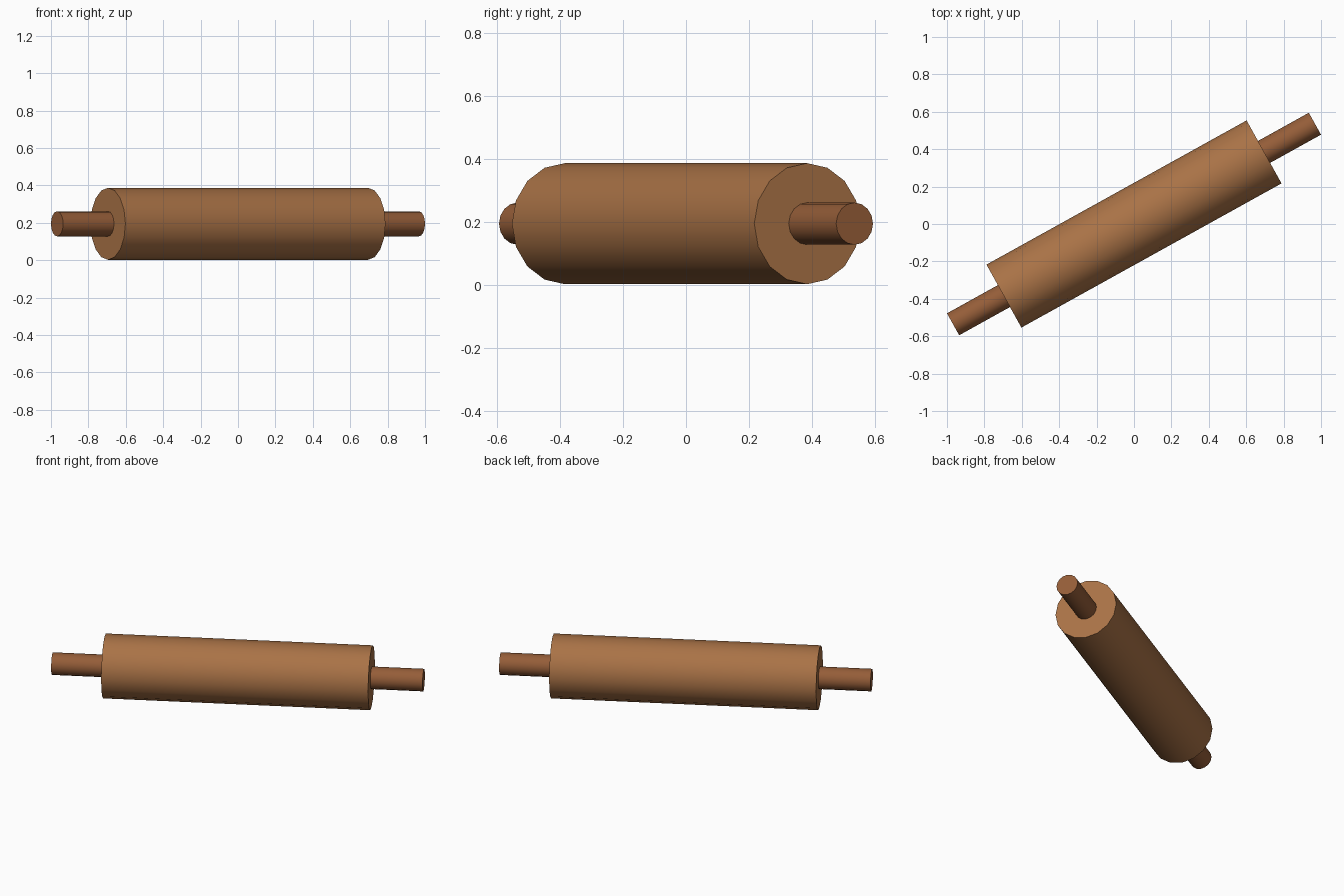
import bpy
import math
from mathutils import Vector

if "Cube" in bpy.data.objects:
    bpy.data.objects.remove(bpy.data.objects["Cube"])

ANGLE = math.radians(29)
AXIS = Vector((math.cos(ANGLE), math.sin(ANGLE), 0))
CENTER = Vector((0, 0, 0.1945))
BODY_HALF, TIP = 0.795, 1.106


def material(name, color):
    mat = bpy.data.materials.new(name)
    mat.diffuse_color = (*color, 1)
    mat.use_nodes = True
    mat.node_tree.nodes["Principled BSDF"].inputs["Base Color"].default_value = mat.diffuse_color
    return mat


def rod(name, start, end, radius, mat):
    """16-sided cylinder between two distances along the pin's axis."""
    bpy.ops.mesh.primitive_cylinder_add(
        vertices=16, radius=radius, depth=abs(end - start),
        location=CENTER + AXIS * (start + end) / 2,
        rotation=(0, math.pi / 2, ANGLE))
    obj = bpy.context.object
    obj.name = name
    obj.data.materials.append(mat)
    bpy.ops.object.shade_smooth_by_angle(angle=math.radians(35))


wood = material("light_wood", (0.40, 0.17, 0.062))
dark_wood = material("handle_wood", (0.30, 0.11, 0.040))

# Thick roller
rod("roller", -BODY_HALF, BODY_HALF, 0.1925, wood)

# Handles at both ends, set slightly into the roller
for side, name in ((-1, "left_handle"), (1, "right_handle")):
    rod(name, side * (BODY_HALF - 0.02), side * TIP, 0.067, dark_wood)
